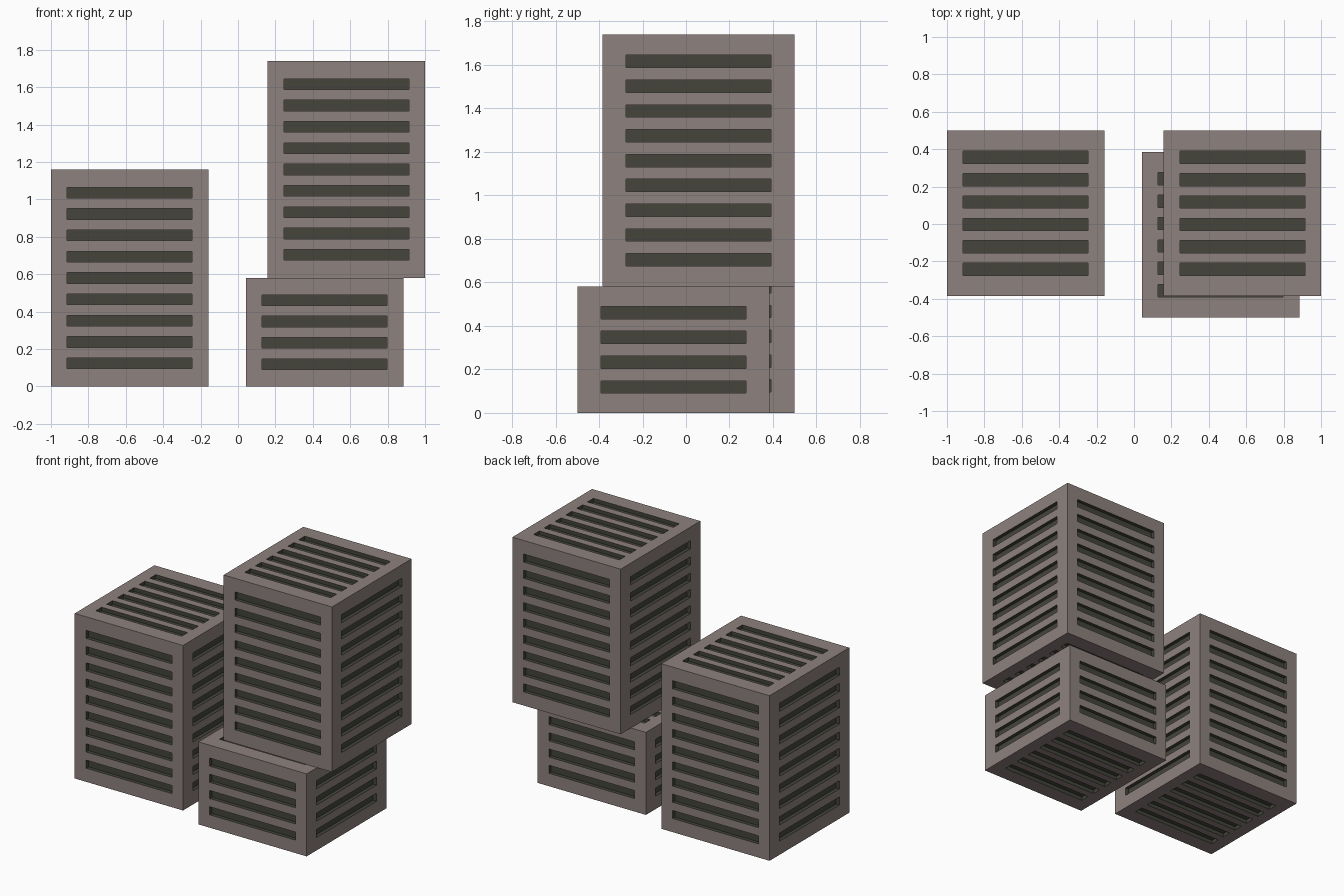
import bpy, bmesh
from mathutils import Vector

if "Cube" in bpy.data.objects:
    bpy.data.objects.remove(bpy.data.objects["Cube"])

W, D = 0.842, 0.885      # crate footprint
SLOT_LEN, DEPTH = 0.668, 0.026


def material(name, color):
    m = bpy.data.materials.new(name)
    m.diffuse_color = (*color, 1)
    m.use_nodes = True
    m.node_tree.nodes["Principled BSDF"].inputs["Base Color"].default_value = m.diffuse_color
    return m


shell = material("shell", (0.27, 0.22, 0.207))
recess = material("recess", (0.058, 0.058, 0.045))


def panel(bm, size, axis, sign, u, v, count, pitch, height):
    """One crate side: a frame, bars and a column of slots along u, stacked along v."""
    def vert(a, b):
        p = Vector((0, 0, 0))
        p[axis], p[u], p[v] = sign * size[axis] / 2, a, b
        return bm.verts.new(p)

    hu, hv = size[u] / 2, size[v] / 2
    rows = []
    for i in range(count):
        c = (i - (count - 1) / 2) * pitch
        rows += [c - height / 2, c + height / 2]
    left = [vert(-SLOT_LEN / 2, r) for r in rows]
    right = [vert(SLOT_LEN / 2, r) for r in rows]
    c0, c1, c2, c3 = vert(-hu, -hv), vert(hu, -hv), vert(hu, hv), vert(-hu, hv)
    # surrounding frame
    bm.faces.new([c0, c1, right[0], left[0]])
    bm.faces.new([c1, c2] + right[::-1])
    bm.faces.new([c2, c3, left[-1], right[-1]])
    bm.faces.new([c3, c0] + left)
    # alternating slots and bars
    for i in range(len(rows) - 1):
        f = bm.faces.new([left[i], right[i], right[i + 1], left[i + 1]])
        f.material_index = 1 if i % 2 == 0 else 0


def crate(name, x, y, z, height, count):
    size = (W, D, height)
    bm = bmesh.new()
    for s in (-1, 1):
        panel(bm, size, 0, s, 1, 2, count, 0.114, 0.057)
        panel(bm, size, 1, s, 0, 2, count, 0.114, 0.057)
        panel(bm, size, 2, s, 0, 1, 6, 0.12, 0.066)
    bmesh.ops.remove_doubles(bm, verts=bm.verts, dist=1e-4)
    bmesh.ops.recalc_face_normals(bm, faces=bm.faces)
    # sink the slots
    slots = [f for f in bm.faces if f.material_index == 1]
    for f in slots:
        inward = -f.normal * DEPTH
        new = bmesh.ops.extrude_discrete_faces(bm, faces=[f])["faces"][0]
        bmesh.ops.translate(bm, verts=new.verts, vec=inward)
    me = bpy.data.meshes.new(name)
    bm.to_mesh(me)
    bm.free()
    me.materials.append(shell)
    me.materials.append(recess)
    ob = bpy.data.objects.new(name, me)
    ob.location = (x, y, z + height / 2)
    bpy.context.collection.objects.link(ob)


crate("tall_crate_left", -0.579, 0.0575, 0, 1.16, 9)
crate("short_crate_base", 0.463, -0.0575, 0, 0.58, 4)
crate("tall_crate_stacked", 0.579, 0.0575, 0.58, 1.16, 9)
